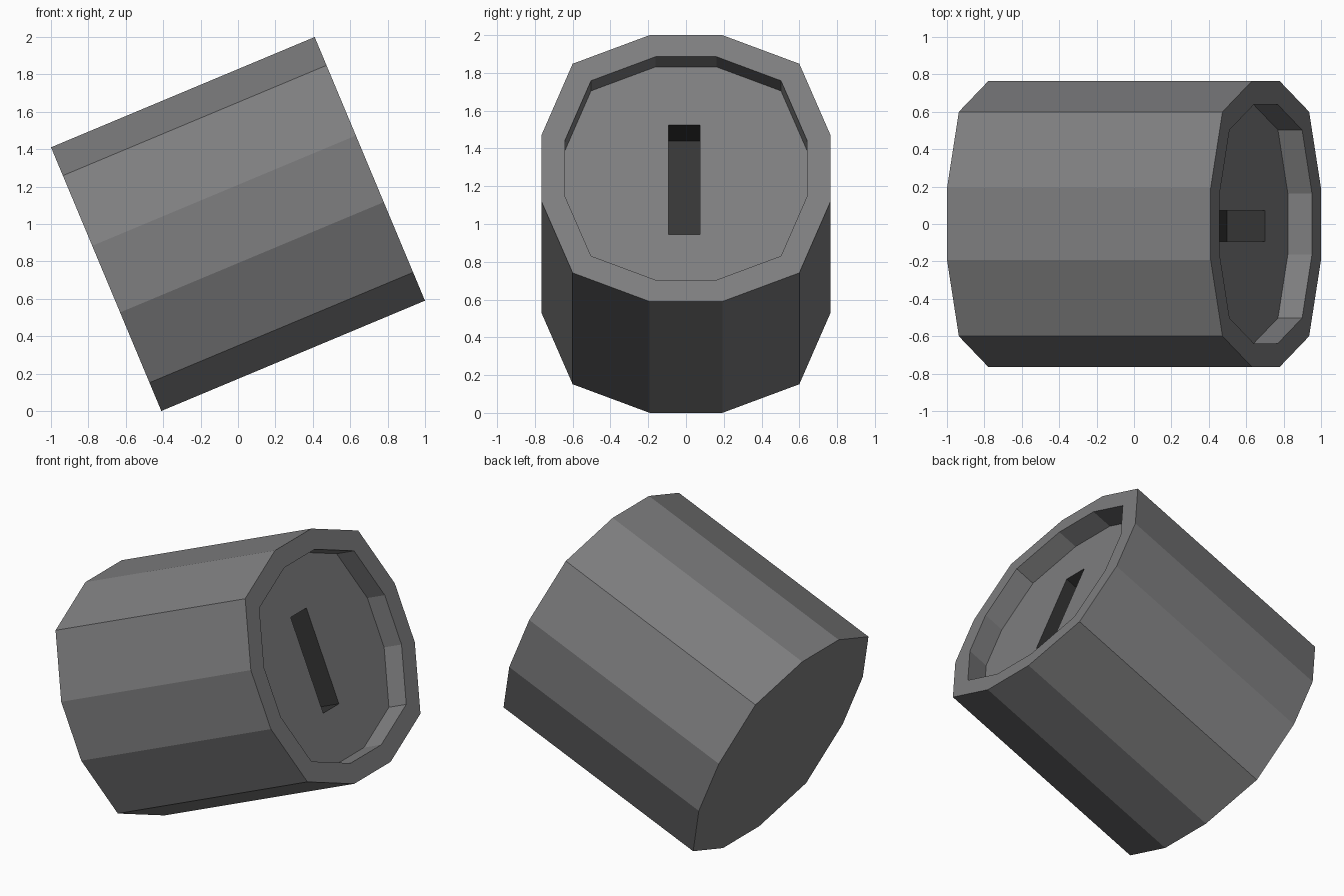
import bpy, bmesh, math
from mathutils import Matrix

if "Cube" in bpy.data.objects:
    bpy.data.objects.remove(bpy.data.objects["Cube"])

HALF = 0.764          # half length and half width of the drum
RECESS = 0.14         # depth of the recessed end
SLOT_DEPTH = 0.22

def material(name, color):
    m = bpy.data.materials.new(name)
    m.diffuse_color = (*color, 1)
    m.use_nodes = True
    m.node_tree.nodes["Principled BSDF"].inputs["Base Color"].default_value = m.diffuse_color
    return m

bm = bmesh.new()

def ring(x, points):
    return [bm.verts.new((x, y, z)) for y, z in points]

def walls(a, b, mat=0):
    n = len(a)
    for i in range(n):
        f = bm.faces.new((a[i], a[(i + 1) % n], b[(i + 1) % n], b[i]))
        f.material_index = mat

# twelve-sided outline, made from one quadrant turned four times
quadrant = [(HALF, 0.193), (0.6, 0.6), (0.193, HALF)]
outline = []
for k in range(4):
    c, s = round(math.cos(k * math.pi / 2)), round(math.sin(k * math.pi / 2))
    outline += [(y * c - z * s, y * s + z * c) for y, z in quadrant]
inner = [(y * 0.838, z * 0.838) for y, z in outline]
slot = [(-0.093, -0.32), (0.073, -0.32), (0.073, 0.308), (-0.093, 0.308)]

# drum shell, rim and recess wall
back = ring(-HALF, outline)
front = ring(HALF, outline)
rim = ring(HALF, inner)
floor = ring(HALF - RECESS, inner)
bm.faces.new(back)
walls(back, front)
walls(front, rim)
walls(rim, floor)

# dark slot sunk into the recess floor
slot_top = ring(HALF - RECESS, slot)
slot_end = ring(HALF - RECESS - SLOT_DEPTH, slot)
walls(slot_top, slot_end, 1)
bm.faces.new(slot_end).material_index = 1

# recess floor around the slot
edges = [bm.edges.get((r[i], r[(i + 1) % len(r)]))
         for r in (floor, slot_top) for i in range(len(r))]
bmesh.ops.triangle_fill(bm, edges=edges, use_beauty=True, normal=(1, 0, 0))
bmesh.ops.recalc_face_normals(bm, faces=bm.faces[:])

# tilt the drum upward and stand it on the ground
bm.transform(Matrix.Translation((0, 0, 1)) @
             Matrix.Rotation(-math.radians(22.7), 4, 'Y'))

mesh = bpy.data.meshes.new("slotted_drum")
bm.to_mesh(mesh)
bm.free()
mesh.materials.append(material("mid grey", (0.21, 0.21, 0.215)))
mesh.materials.append(material("dark grey", (0.036, 0.036, 0.036)))
bpy.context.collection.objects.link(bpy.data.objects.new("slotted_drum", mesh))
